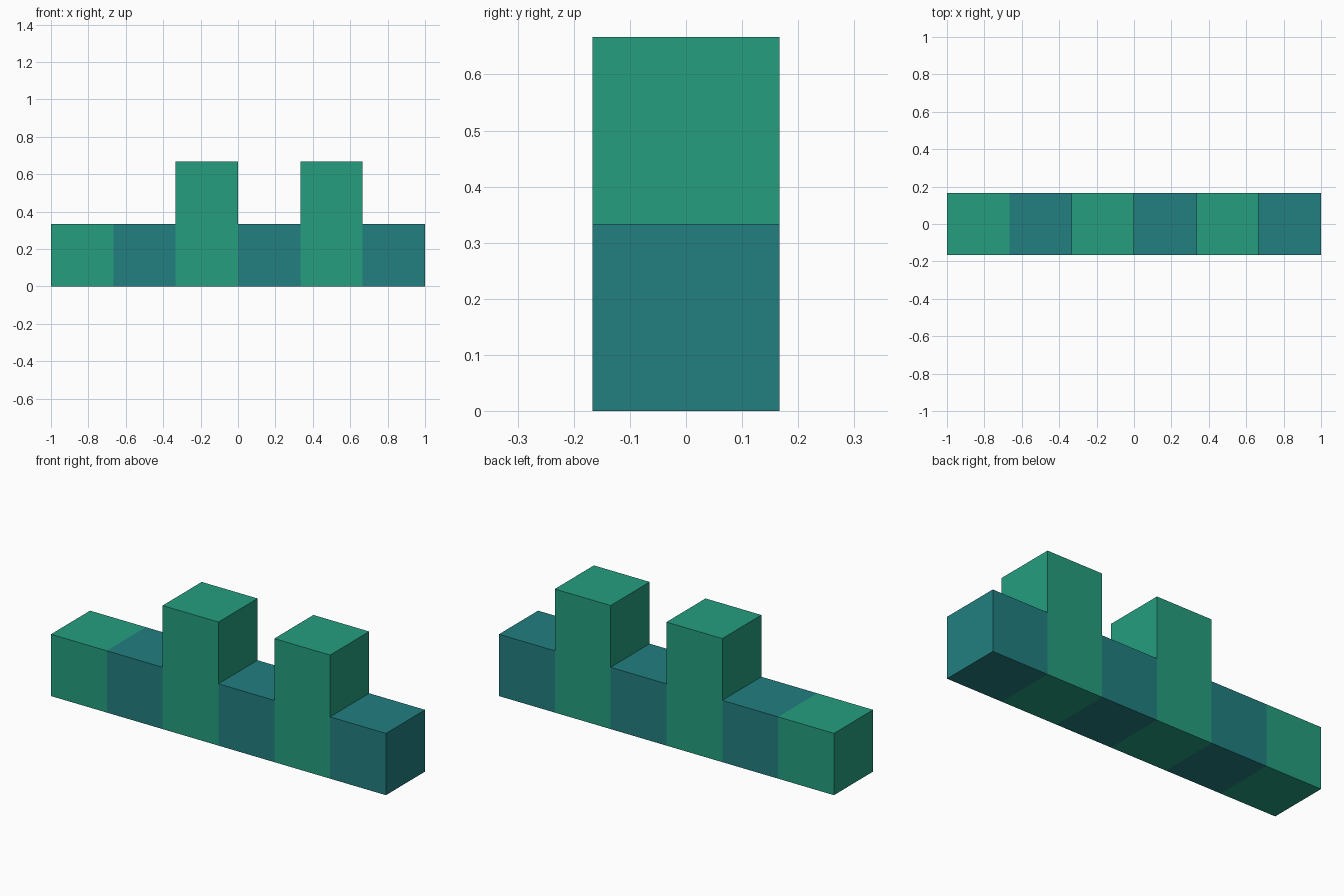
import bpy
import bmesh
import math
from mathutils import Vector

if "Cube" in bpy.data.objects:
    bpy.data.objects.remove(bpy.data.objects["Cube"])

S = 1 / 3                      # size of one block
HEIGHTS = [1, 1, 2, 1, 2, 1]   # blocks stacked in each column


def material(name, rgb):
    m = bpy.data.materials.new(name)
    m.diffuse_color = (*rgb, 1)
    m.use_nodes = True
    m.node_tree.nodes["Principled BSDF"].inputs["Base Color"].default_value = m.diffuse_color
    return m


green = material("green", (0.0178, 0.337, 0.212))
teal = material("dark teal", (0.016, 0.209, 0.216))

# Front silhouette, one square per block
bm = bmesh.new()
for col, height in enumerate(HEIGHTS):
    for row in range(height):
        x, z = -1 + col * S, row * S
        corners = [(x, z), (x + S, z), (x + S, z + S), (x, z + S)]
        bm.faces.new([bm.verts.new((cx, -S / 2, cz)) for cx, cz in corners])
bmesh.ops.remove_doubles(bm, verts=bm.verts[:], dist=1e-4)

# Extrude to depth as one closed shell
new = bmesh.ops.extrude_face_region(bm, geom=bm.faces[:])["geom"]
bmesh.ops.translate(bm, vec=(0, S, 0),
                    verts=[g for g in new if isinstance(g, bmesh.types.BMVert)])
bmesh.ops.recalc_face_normals(bm, faces=bm.faces[:])

# Columns alternate in colour; step inside the face to find its column
for f in bm.faces:
    f.normal_update()
    inside = f.calc_center_median() - f.normal * 0.05
    f.material_index = math.floor((inside.x + 1) / S) % 2

mesh = bpy.data.meshes.new("block_row")
bm.to_mesh(mesh)
bm.free()
mesh.materials.append(green)
mesh.materials.append(teal)
bpy.context.collection.objects.link(bpy.data.objects.new("block_row", mesh))
